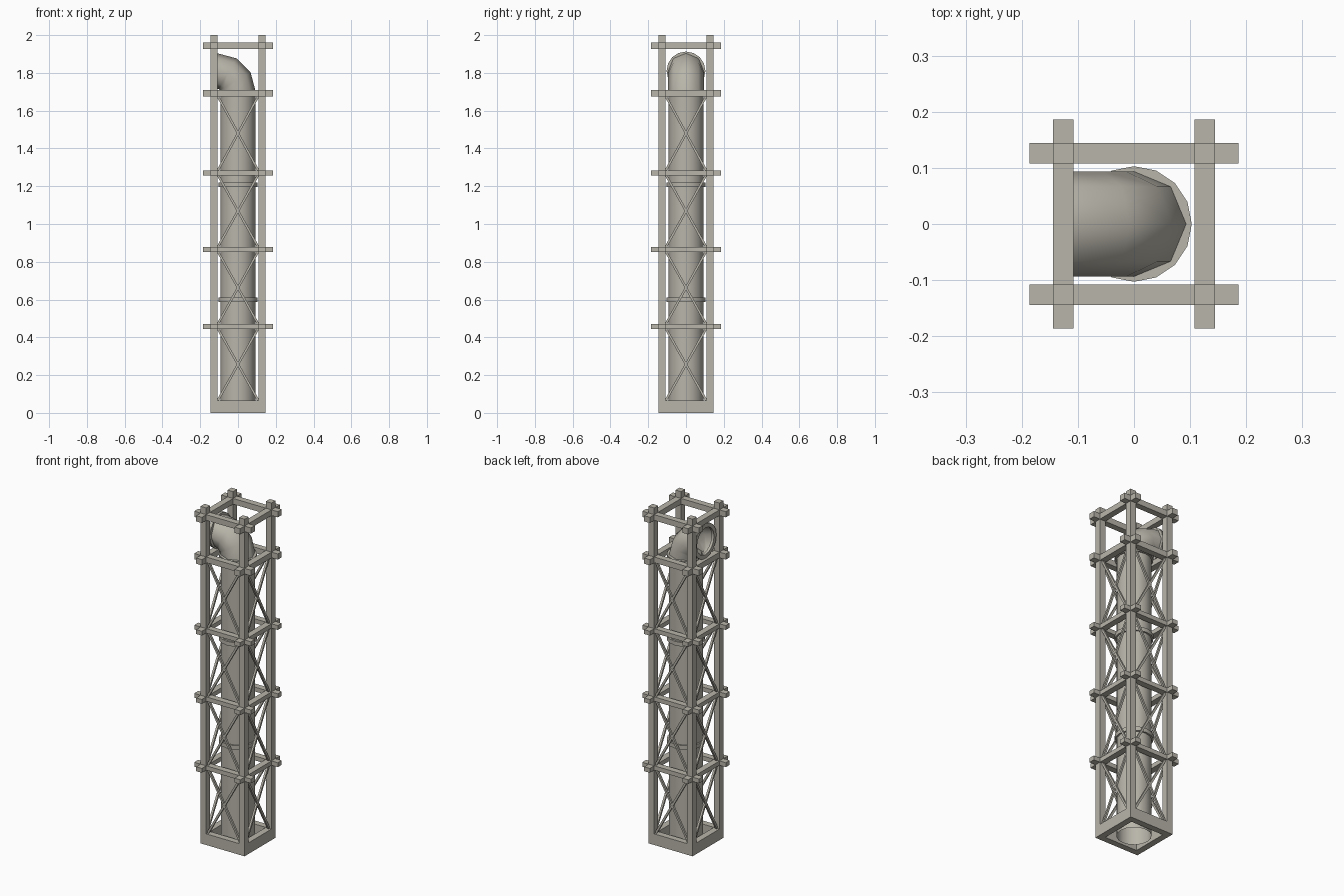
import bpy, bmesh, math
from mathutils import Vector, Matrix

if "Cube" in bpy.data.objects:
    bpy.data.objects.remove(bpy.data.objects["Cube"])

P = 0.126    # post centre offset
W = 0.037    # timber width

# warm grey for everything
mat = bpy.data.materials.new("warm_grey")
mat.diffuse_color = (0.48, 0.46, 0.40, 1)
mat.use_nodes = True
mat.node_tree.nodes["Principled BSDF"].inputs["Base Color"].default_value = mat.diffuse_color


def make(name, bm, smooth=None):
    me = bpy.data.meshes.new(name)
    bmesh.ops.recalc_face_normals(bm, faces=bm.faces)
    bm.to_mesh(me)
    bm.free()
    me.materials.append(mat)
    ob = bpy.data.objects.new(name, me)
    bpy.context.collection.objects.link(ob)
    if smooth:
        bpy.context.view_layer.objects.active = ob
        ob.select_set(True)
        bpy.ops.object.shade_smooth_by_angle(angle=math.radians(smooth))
        ob.select_set(False)
    return ob


def box(name, loc, size):
    bm = bmesh.new()
    bmesh.ops.create_cube(bm, size=1, matrix=Matrix.Translation(loc) @ Matrix.Diagonal((*size, 1)))
    return make(name, bm)


def bar(name, a, b, w):
    a, b = Vector(a), Vector(b)
    d = b - a
    # keep one side of the bar parallel to the tower face
    n = Vector((0, 1, 0)) if abs(d.y) < 1e-6 else Vector((1, 0, 0))
    z = d.normalized()
    rot = Matrix((n.cross(z), n, z)).transposed().to_4x4()
    bm = bmesh.new()
    bmesh.ops.create_cube(bm, size=1, matrix=Matrix.Translation((a + b) / 2) @ rot @ Matrix.Diagonal((w, w, d.length, 1)))
    return make(name, bm)


def sweep(name, rings, sides, smooth, closed=False):
    """Skin circles given as (centre, u axis, v axis, radius)."""
    bm = bmesh.new()
    loops = []
    for c, u, v, r in rings:
        loops.append([bm.verts.new(Vector(c) + r * (math.cos(t) * Vector(u) + math.sin(t) * Vector(v)))
                      for t in (2 * math.pi * i / sides for i in range(sides))])
    pairs = list(zip(loops, loops[1:])) + ([(loops[-1], loops[0])] if closed else [])
    for a, b in pairs:
        for i in range(sides):
            j = (i + 1) % sides
            bm.faces.new((a[i], a[j], b[j], b[i]))
    return make(name, bm, smooth)


X, Y, Z = (1, 0, 0), (0, 1, 0), (0, 0, 1)

# corner posts
for sx in (-1, 1):
    for sy in (-1, 1):
        box("corner_post", (sx * P, sy * P, 1.0), (W, W, 2.0))

# crossing beam rings with overhanging ends
for z, h in ((0.457, 0.026), (0.866, 0.026), (1.271, 0.026), (1.692, 0.034), (1.943, 0.034)):
    for s in (-1, 1):
        box("cross_beam_x", (0, s * P, z), (0.372, W, h))
        box("cross_beam_y", (s * P, 0, z), (W, 0.372, h))

# base frame
for s in (-1, 1):
    box("base_beam_x", (0, s * P, 0.033), (2 * P + W, W, 0.066))
    box("base_beam_y", (s * P, 0, 0.033), (W, 2 * P + W, 0.066))

# diagonal braces, an X on every face of each bay
for z0, z1 in ((0.066, 0.447), (0.47, 0.855), (0.878, 1.26), (1.283, 1.677)):
    for s in (-1, 1):
        for d in (-1, 1):
            bar("brace_x", (-d * 0.107, s * P, z0), (d * 0.107, s * P, z1), 0.012)
            bar("brace_y", (s * P, -d * 0.107, z0), (s * P, d * 0.107, z1), 0.012)

# vertical pipe
sweep("pipe", [((0, 0, z), X, Y, 0.093) for z in (0.0, 0.6, 1.21, 1.692)], 16, 40)

# pipe collars
for z in (0.598, 1.209, 1.692):
    sweep("pipe_collar", [((0, 0, z + dz), X, Y, r) for dz, r in
          ((-0.012, 0.086), (-0.012, 0.103), (0.012, 0.103), (0.012, 0.086))], 16, 40, True)

# elbow turning towards -x
rings = []
for k in range(4):
    a = math.radians(30 * k)
    u = (math.cos(a), 0, math.sin(a))
    rings.append(((-0.11 + 0.11 * u[0], 0, 1.70 + 0.11 * u[2]), u, Y, 0.094))
sweep("elbow", rings, 8, 60)

# flange at the mouth of the elbow
sweep("mouth_flange", [((x, 0, 1.81), Z, Y, r) for x, r in
      ((-0.112, 0.08), (-0.112, 0.103), (-0.128, 0.103), (-0.128, 0.08))], 16, 40, True)
